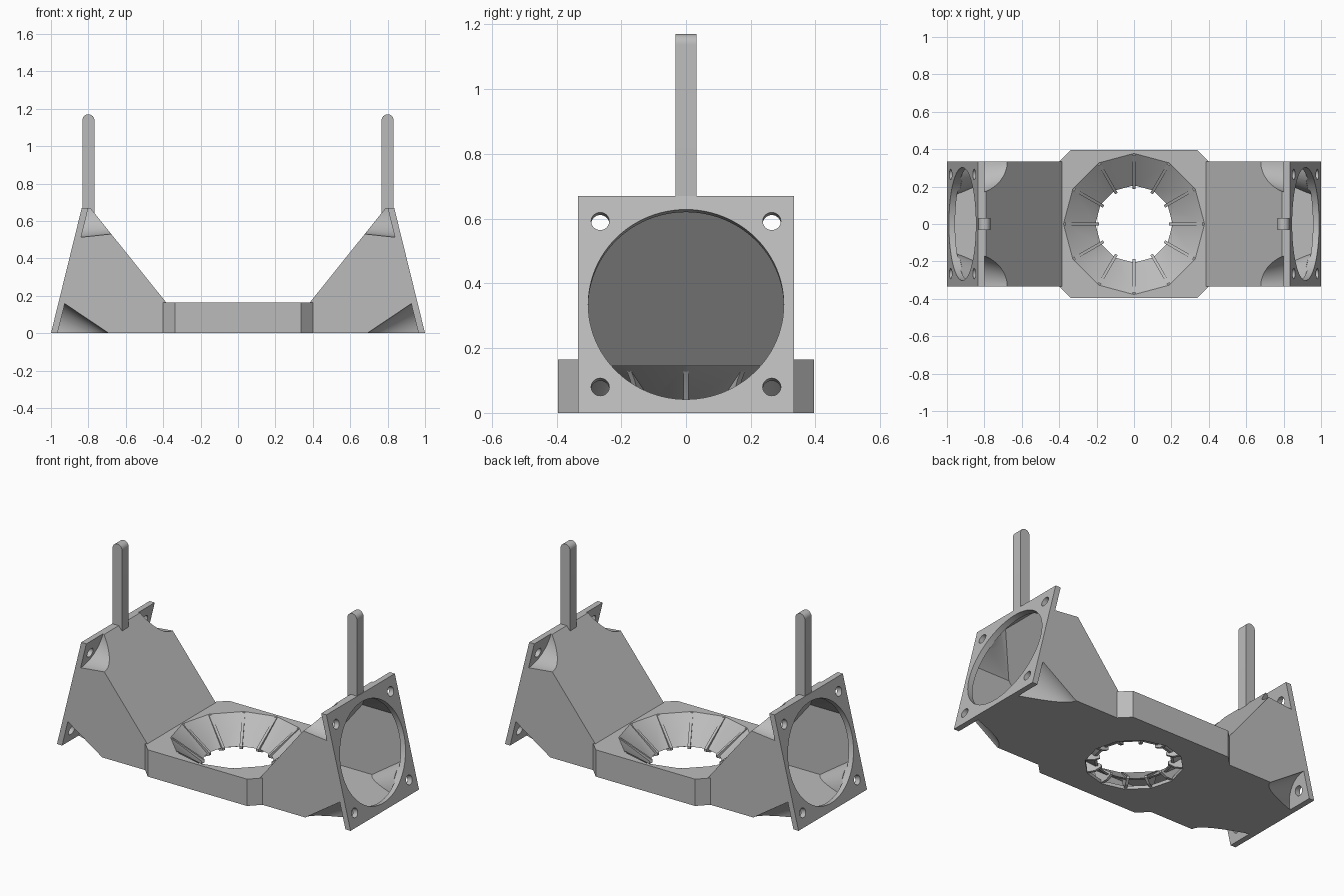
import bpy, bmesh, math
from mathutils import Vector, Matrix

cube = bpy.data.objects.get("Cube")
if cube:
    bpy.data.objects.remove(cube, do_unlink=True)

grey = bpy.data.materials.new("plain_grey")
grey.use_nodes = True
grey.diffuse_color = (0.5, 0.5, 0.5, 1)
grey.node_tree.nodes["Principled BSDF"].inputs["Base Color"].default_value = (0.5, 0.5, 0.5, 1)


def finish(name, bm):
    bmesh.ops.recalc_face_normals(bm, faces=bm.faces)
    mesh = bpy.data.meshes.new(name)
    bm.to_mesh(mesh)
    bm.free()
    mesh.materials.append(grey)
    ob = bpy.data.objects.new(name, mesh)
    bpy.context.collection.objects.link(ob)
    return ob


def add_prism(bm, pts, place, lo, hi):
    """Extrude a 2D outline between lo and hi; place maps (a, b, t) to 3D."""
    rings = [[bm.verts.new(place(a, b, t)) for a, b in pts] for t in (lo, hi)]
    bm.faces.new(rings[0])
    bm.faces.new(rings[1])
    for i in range(len(pts)):
        j = (i + 1) % len(pts)
        bm.faces.new((rings[0][i], rings[0][j], rings[1][j], rings[1][i]))


def prism(name, pts, place, lo, hi):
    bm = bmesh.new()
    add_prism(bm, pts, place, lo, hi)
    return finish(name, bm)


def along_x(a, b, t): return (t, a, b)
def along_y(a, b, t): return (a, t, b)
def along_z(a, b, t): return (a, b, t)


def frustum(name, start, direction, r1, r2, depth, sides):
    d = Vector(direction).normalized()
    mat = Matrix.Translation(Vector(start) + d * depth / 2) @ d.to_track_quat('Z', 'Y').to_matrix().to_4x4()
    bm = bmesh.new()
    bmesh.ops.create_cone(bm, cap_ends=True, segments=sides, radius1=r1, radius2=r2, depth=depth, matrix=mat)
    return finish(name, bm)


def boolean(target, tools, operation):
    """Apply each tool to the target, then discard the tool."""
    for tool in tools:
        mod = target.modifiers.new("cut", 'BOOLEAN')
        mod.operation, mod.solver, mod.object = operation, 'EXACT', tool
        bpy.context.view_layer.update()
        deps = bpy.context.evaluated_depsgraph_get()
        mesh = bpy.data.meshes.new_from_object(target.evaluated_get(deps))
        target.modifiers.clear()
        target.data = mesh
        bpy.data.objects.remove(tool, do_unlink=True)


def both_sides(half):
    return half + [(-x, z) for x, z in reversed(half)]


def octagon(x, y, c):
    return [(x, y - c), (x - c, y), (c - x, y), (-x, y - c),
            (-x, c - y), (c - x, -y), (x - c, -y), (x, c - y)]


LEAN = 0.246      # outward lean of the fan flanges
FLANGE = 0.035    # flange thickness measured along x
W, H = 0.333, 0.67


def flange_x(z): return 1 - LEAN * z
def inward(s): return Vector((-s, 0, -LEAN)).normalized()


def corner_cones(radius):
    """Tapered reliefs behind the four corners of each flange."""
    length = radius / math.tan(math.radians(20))
    return [frustum("relief", (s * (flange_x(z) - FLANGE), y, z), inward(s), radius, 0.0, length, 64)
            for s in (-1, 1) for y in (-W, W) for z in (0, H)]


# Outer duct body: two leaning arms and the central block
body = prism("duct_body", both_sides([(1, 0), (flange_x(H), H), (0.79, H), (0.385, 0.165), (0.37, 0.1)]),
             along_y, -W, W)
boolean(body, [prism("block", octagon(0.4, 0.395, 0.062), along_z, 0, 0.165)], 'UNION')
boolean(body, corner_cones(0.162), 'DIFFERENCE')

# Hollow air passage, kept clear of the reliefs and the nozzle cone
air = prism("air_passage", both_sides([(0.96, 0.02), (0.81, 0.628), (0.785, 0.628), (0.4, 0.145)]),
            along_y, -0.31, 0.31)
section = [(0.32, -0.1), (0.32, 0.42), (0.15, 0.63), (0.15, 0.7)]
boolean(air, [prism("section", both_sides(section), along_x, -1.2, 1.2)], 'INTERSECT')
boolean(air, [prism("plenum", octagon(0.375, 0.37, 0.06), along_z, 0.02, 0.145)], 'UNION')
boolean(air, corner_cones(0.18), 'DIFFERENCE')
boolean(air, [frustum("cone_skin", (0, 0, 0.03), (0, 0, 1), 0.222, 0.415, 0.145, 12)], 'DIFFERENCE')
boolean(body, [air], 'DIFFERENCE')

# Central nozzle: open cone above, wider outlet in the floor below
boolean(body, [frustum("nozzle", (0, 0, 0.02), (0, 0, 1), 0.194, 0.39, 0.155, 12),
               frustum("outlet", (0, 0, -0.05), (0, 0, 1), 0.27, 0.27, 0.08, 12)], 'DIFFERENCE')

# Fan openings and screw holes through the flanges
for s in (-1, 1):
    n = inward(s)

    def bore(y, z, r, depth, sides):
        return frustum("bore", Vector((s * flange_x(z), y, z)) - n * 0.03, n, r, r, depth, sides)
    boolean(body, [bore(0, 0.335, 0.302, 0.075, 96)], 'DIFFERENCE')
    boolean(body, [bore(y, z, 0.028, 0.1, 32) for y in (-0.265, 0.265) for z in (0.08, 0.592)], 'DIFFERENCE')

# Radial vanes around the nozzle
bm = bmesh.new()
vane = [(0.378, 0.163), (0.365, 0.163), (0.188, 0.036), (0.188, 0.022), (0.225, 0.005), (0.285, 0.005), (0.33, 0.1)]
for i in range(12):
    turn = Matrix.Rotation(math.radians(30 * i), 3, 'Z')
    add_prism(bm, vane, lambda a, b, t: turn @ Vector((a, t, b)), -0.008, 0.008)
vanes = finish("nozzle_vanes", bm)

# Upright mounting posts with rounded tips
R = 0.032
for s, side in ((1, "left"), (-1, "right")):
    arc = [(s * 0.8 + R * math.cos(math.pi * k / 16), 1.17 - R + R * math.sin(math.pi * k / 16)) for k in range(17)]
    outline = [(s * 0.8 + R, 0.64)] + arc + [(s * 0.8 - R, 0.64)]
    prism(side + "_post", outline, along_y, -R, R)

# Smooth the curved surfaces, keep edges crisp
bpy.ops.object.select_all(action='DESELECT')
for ob in bpy.context.collection.objects:
    if ob.type == 'MESH' and ob.data.materials and ob.data.materials[0] == grey:
        ob.select_set(True)
        bpy.context.view_layer.objects.active = ob
bpy.ops.object.shade_smooth_by_angle(angle=math.radians(20))
